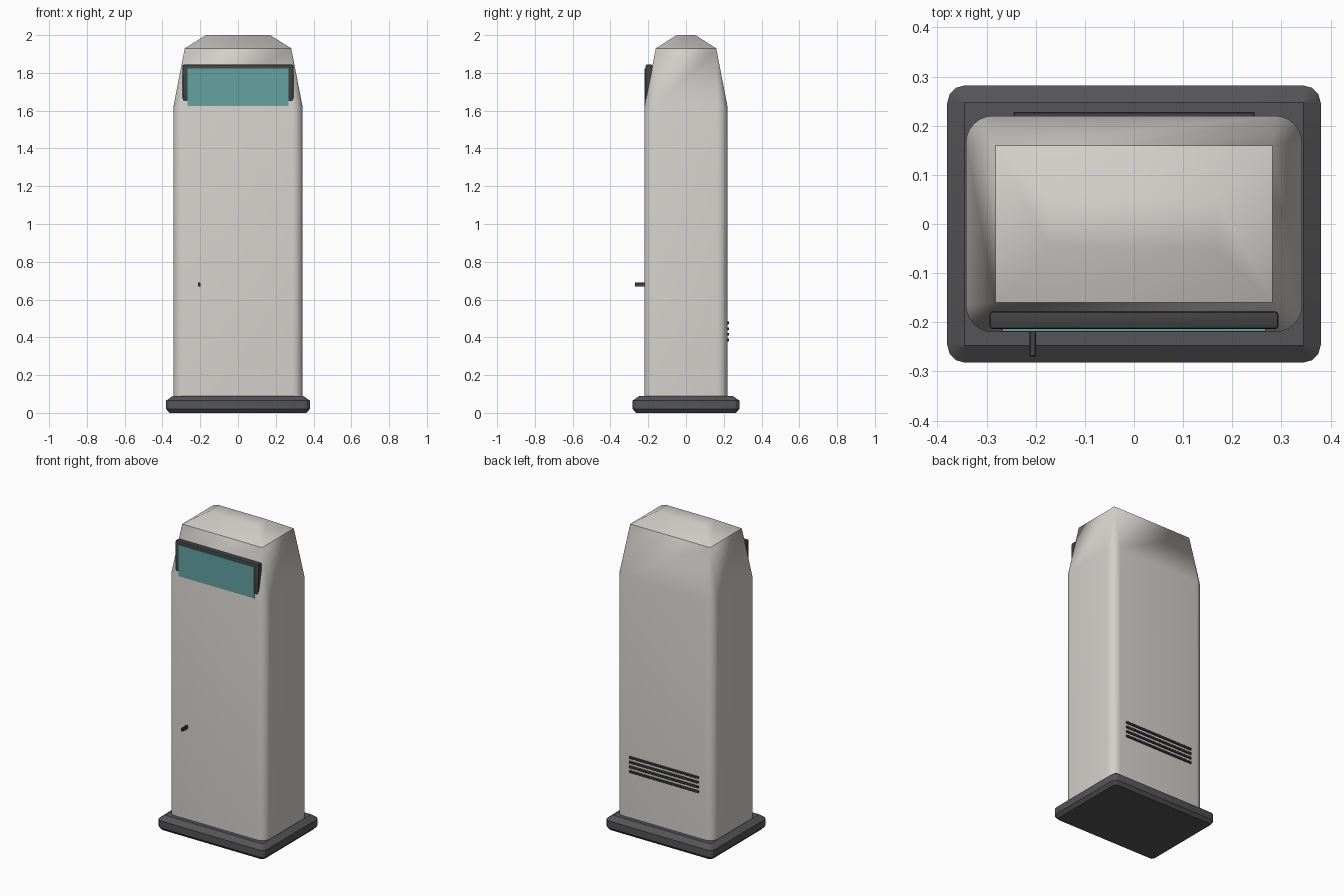
import bpy, bmesh, math
from mathutils import Vector

cube = bpy.data.objects.get("Cube")
if cube:
    bpy.data.objects.remove(cube, do_unlink=True)


def material(name, r, g, b):
    m = bpy.data.materials.new(name)
    m.use_nodes = True
    m.diffuse_color = (r, g, b, 1)
    m.node_tree.nodes["Principled BSDF"].inputs["Base Color"].default_value = (r, g, b, 1)
    return m


shell_grey = material("warm light grey", 0.65, 0.635, 0.60)
base_grey = material("charcoal", 0.09, 0.09, 0.095)
trim_grey = material("dark trim", 0.055, 0.055, 0.058)
teal = material("teal glass", 0.13, 0.36, 0.36)


def finish(name, bm, mat, angle):
    bmesh.ops.recalc_face_normals(bm, faces=bm.faces)
    mesh = bpy.data.meshes.new(name)
    bm.to_mesh(mesh)
    bm.free()
    mesh.materials.append(mat)
    ob = bpy.data.objects.new(name, mesh)
    bpy.context.collection.objects.link(ob)
    bpy.ops.object.select_all(action='DESELECT')
    ob.select_set(True)
    bpy.context.view_layer.objects.active = ob
    bpy.ops.object.shade_smooth_by_angle(angle=math.radians(angle))
    return ob


def ring(bm, hx, hy, z, radius, segs):
    """Rounded rectangle of vertices; a zero radius gives square corners."""
    verts = []
    for k, (sx, sy) in enumerate([(1, 1), (-1, 1), (-1, -1), (1, -1)]):
        for i in range(segs + 1):
            a = math.pi / 2 * (k + i / segs)
            verts.append(bm.verts.new((sx * (hx - radius) + radius * math.cos(a),
                                       sy * (hy - radius) + radius * math.sin(a), z)))
    return verts


def loft(name, levels, segs, mat, angle, poke_top=False):
    bm = bmesh.new()
    rings = [ring(bm, *level, segs) for level in levels]
    n = len(rings[0])
    for lo, hi in zip(rings, rings[1:]):
        for i in range(n):
            j = (i + 1) % n
            bm.faces.new((lo[i], lo[j], hi[j], hi[i]))
    bm.faces.new(rings[0][::-1])
    bm.faces.new(rings[-1])
    bmesh.ops.remove_doubles(bm, verts=bm.verts, dist=0.0001)
    if poke_top:
        top = max(bm.faces, key=lambda f: f.calc_center_median().z)
        bmesh.ops.poke(bm, faces=[top])
    return finish(name, bm, mat, angle)


def box(name, lo, hi, mat, bevel=0.0, segs=1):
    lo, hi = Vector(lo), Vector(hi)
    bm = bmesh.new()
    bmesh.ops.create_cube(bm, size=1)
    bmesh.ops.scale(bm, vec=hi - lo, verts=bm.verts)
    bmesh.ops.translate(bm, vec=(lo + hi) / 2, verts=bm.verts)
    if bevel:
        bmesh.ops.bevel(bm, geom=bm.edges[:], offset=bevel, segments=segs,
                        profile=0.5, affect='EDGES')
    return finish(name, bm, mat, 30)


# Plinth with chamfered rim
loft("base_plinth", [(0.362, 0.264, 0.0, 0.018), (0.38, 0.282, 0.02, 0.036),
                     (0.38, 0.282, 0.065, 0.036), (0.345, 0.247, 0.09, 0.001)],
     3, base_grey, 25)

# Cabinet: rounded column, tapering to square shoulders and a hipped cap
loft("cabinet_body", [(0.342, 0.22, 0.07, 0.055), (0.342, 0.22, 1.62, 0.055),
                      (0.282, 0.16, 1.93, 0.0), (0.17, 0.05, 2.0, 0.0)],
     6, shell_grey, 45.7, poke_top=True)

# Display at the top of the front
box("screen_frame", (-0.294, -0.214, 1.61), (0.294, -0.178, 1.844), trim_grey, 0.007, 2)
box("screen_glass", (-0.268, -0.2192, 1.61), (0.268, -0.2125, 1.824), teal)

# Small door handle
box("door_handle", (-0.213, -0.27, 0.668), (-0.199, -0.21, 0.69), trim_grey, 0.002)

# Ventilation slats on the back
for i in range(4):
    z = 0.386 + 0.03 * i
    box("vent_slat_%d" % (i + 1), (-0.245, 0.212, z - 0.007), (0.245, 0.228, z + 0.007),
        trim_grey, 0.002)
